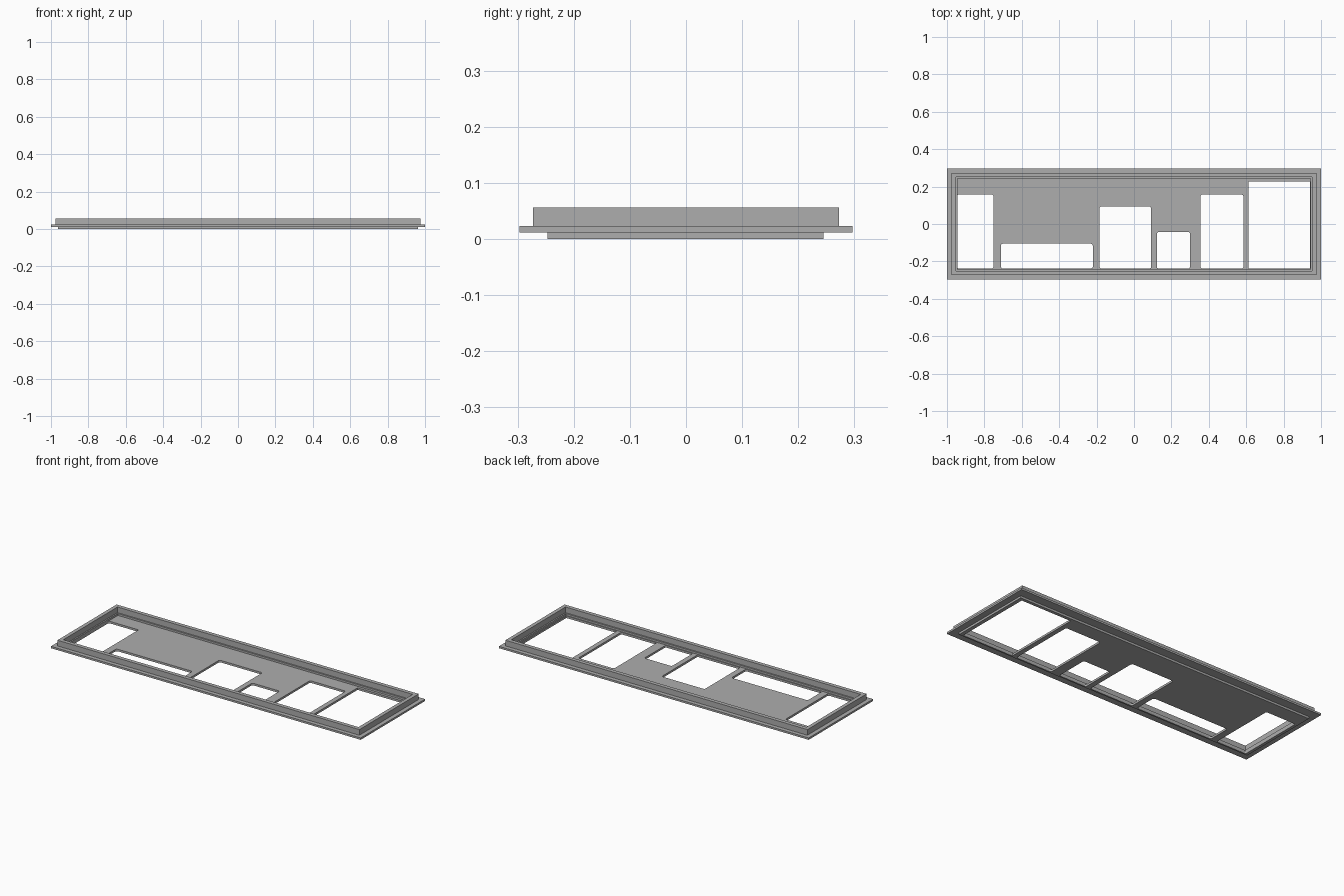
import bpy, bmesh

cube = bpy.data.objects.get("Cube")
if cube:
    bpy.data.objects.remove(cube, do_unlink=True)

grey = bpy.data.materials.new("plain grey")
grey.use_nodes = True
COLOUR = (0.42, 0.42, 0.42, 1)
grey.diffuse_color = COLOUR
grey.node_tree.nodes["Principled BSDF"].inputs["Base Color"].default_value = COLOUR


def make_object(name, bm):
    bmesh.ops.recalc_face_normals(bm, faces=bm.faces)
    mesh = bpy.data.meshes.new(name)
    bm.to_mesh(mesh)
    bm.free()
    mesh.materials.append(grey)
    obj = bpy.data.objects.new(name, mesh)
    bpy.context.collection.objects.link(obj)
    return obj


def ring(name, profile):
    """Sweep a closed profile of (half width, half depth, height) round a rectangle."""
    bm = bmesh.new()
    loops = [[bm.verts.new((sx * x, sy * y, z))
              for sx, sy in ((-1, -1), (1, -1), (1, 1), (-1, 1))]
             for x, y, z in profile]
    for a, b in zip(loops, loops[1:] + loops[:1]):
        for i in range(4):
            j = (i + 1) % 4
            bm.faces.new((a[i], a[j], b[j], b[i]))
    return make_object(name, bm)


def box(name, x0, x1, y0, y1, z0, z1, radius=0):
    """Box with optionally rounded upright edges."""
    bm = bmesh.new()
    bmesh.ops.create_cube(bm, size=1)
    for v in bm.verts:
        v.co = (x1 if v.co.x > 0 else x0,
                y1 if v.co.y > 0 else y0,
                z1 if v.co.z > 0 else z0)
    if radius:
        upright = [e for e in bm.edges
                   if abs(e.verts[0].co.z - e.verts[1].co.z) > 0.001]
        bmesh.ops.bevel(bm, geom=upright, offset=radius, segments=4,
                        profile=0.5, affect='EDGES')
    return make_object(name, bm)


# Stepped rim: wide flange, raised wall and a narrow inner ledge
ring("stepped_frame", [
    (0.945, 0.242, 0.012), (1.0, 0.297, 0.012), (1.0, 0.297, 0.023),
    (0.975, 0.273, 0.023), (0.975, 0.273, 0.056), (0.953, 0.250, 0.056),
    (0.953, 0.250, 0.023), (0.945, 0.242, 0.023)])

# Thin bottom panel
panel = box("bottom_panel", -0.962, 0.962, -0.247, 0.245, 0, 0.012)

# Openings that share one front edge: left, right, back, corner radius
FRONT = -0.238
openings = [
    (-0.945, -0.752, 0.157, 0.008),
    (-0.712, -0.220, -0.105, 0.012),
    (-0.185, 0.092, 0.093, 0.010),
    (0.122, 0.299, -0.043, 0.010),
    (0.355, 0.585, 0.157, 0.010),
    (0.613, 0.940, 0.227, 0),
]
cutters = []
for left, right, back, radius in openings:
    cutter = box("opening_cutter", left, right, FRONT, back, -0.05, 0.05, radius)
    cutter.hide_render = True
    mod = panel.modifiers.new("opening", 'BOOLEAN')
    mod.operation = 'DIFFERENCE'
    mod.solver = 'EXACT'
    mod.object = cutter
    cutters.append(cutter)

# Bake the openings into the panel and drop the cutters
depsgraph = bpy.context.evaluated_depsgraph_get()
cut_mesh = bpy.data.meshes.new_from_object(panel.evaluated_get(depsgraph))
panel.modifiers.clear()
panel.data = cut_mesh
for cutter in cutters:
    bpy.data.objects.remove(cutter, do_unlink=True)
